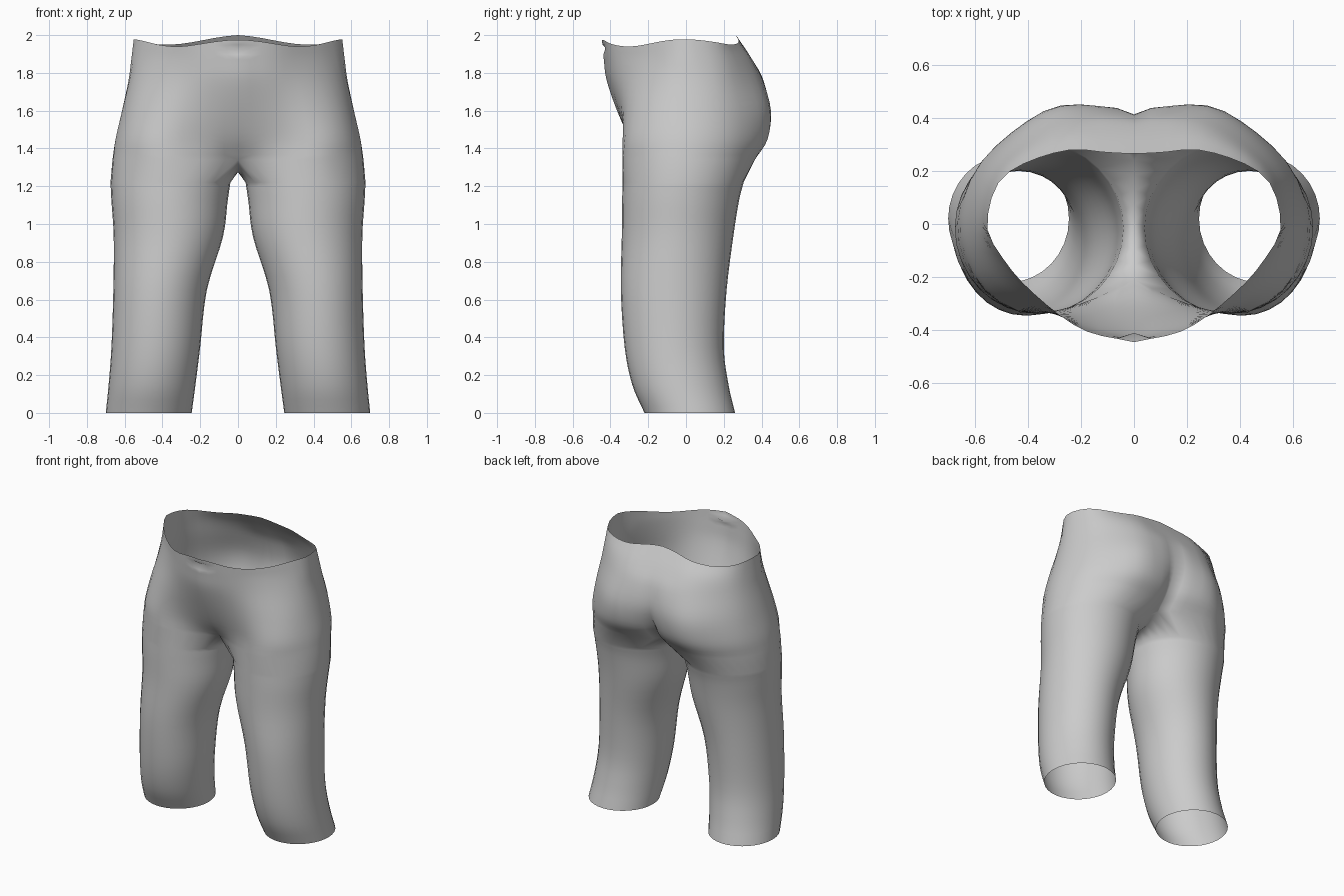
import bpy, bmesh, math
from mathutils import Vector

cube = bpy.data.objects.get("Cube")
if cube:
    bpy.data.objects.remove(cube)

RING = 32      # points around one leg
OPEN = 25      # points of a ring that carry on up into the hips


def spline(points, t):
    """Smooth curve through equally spaced points, t from 0 to 1."""
    last = len(points) - 1
    i = min(int(t * last), last - 1)
    f = t * last - i
    b, c = points[i], points[i + 1]
    a = points[i - 1] if i > 0 else 2 * b - c
    d = points[i + 2] if i + 2 <= last else 2 * c - b
    return b + f * ((c - a) / 2 + f * (a - 2.5 * b + 2 * c - d / 2
                                       + f * (1.5 * (b - c) + (d - a) / 2)))


def resample(points, count):
    """Evenly spaced points along a smooth curve."""
    fine = [spline(points, k / 200) for k in range(201)]
    length = [0]
    for p, q in zip(fine, fine[1:]):
        length.append(length[-1] + (q - p).length)
    result, k = [], 0
    for n in range(count):
        goal = length[-1] * n / (count - 1)
        while k < 199 and length[k + 1] < goal:
            k += 1
        f = (goal - length[k]) / (length[k + 1] - length[k])
        result.append(fine[k].lerp(fine[k + 1], f))
    return result


# leg sections: height, inner x, outer x, front y, back y
leg = [Vector(row) for row in (
    (0, .245, .70, -.22, .26), (.15, .225, .685, -.285, .225),
    (.35, .2, .67, -.325, .2), (.65, .165, .66, -.345, .215),
    (.93, .08, .658, -.34, .25), (1.12, .055, .67, -.338, .28),
    (1.22, .04, .675, -.336, .305))]

# hip sections from front centre round the side to back centre
hips = [
    (1.34, [(0, -.21), (.2, -.3), (.42, -.335), (.6, -.21), (.665, 0),
            (.58, .22), (.36, .36), (.1, .33), (0, .24)]),
    (1.45, [(0, -.295), (.2, -.315), (.42, -.33), (.58, -.22), (.65, 0),
            (.57, .24), (.33, .42), (.09, .41), (0, .34)]),
    (1.6, [(0, -.365), (.2, -.35), (.4, -.315), (.55, -.2), (.615, 0),
           (.55, .23), (.32, .43), (.09, .44), (0, .41)]),
    (1.76, [(0, -.42), (.2, -.38), (.39, -.285), (.52, -.16), (.58, 0),
            (.52, .21), (.3, .38), (.09, .41), (0, .395)]),
    (1.87, [(0, -.435), (.2, -.39), (.39, -.26), (.51, -.13), (.565, 0),
            (.5, .2), (.28, .335), (.09, .35), (0, .35)]),
    (1.97, [(0, -.445), (.2, -.395), (.39, -.25), (.5, -.12), (.553, 0),
            (.49, .18), (.27, .275), (.09, .268), (0, .265)])]

bm = bmesh.new()


def join(lower, upper, closed):
    n = len(lower)
    for j in range(n if closed else n - 1):
        k = (j + 1) % n
        bm.faces.new((lower[j], lower[k], upper[k], upper[j]))


# leg tube
previous = None
for step in range(25):
    z, inner, outer, front, back = spline(leg, step / 24)
    ring = []
    for j in range(RING):
        a = math.radians(225) + math.tau * j / RING
        ring.append(bm.verts.new(((inner + outer) / 2 + (outer - inner) / 2 * math.cos(a),
                                  (front + back) / 2 + (back - front) / 2 * math.sin(a), z)))
    if previous:
        join(previous, ring, True)
    previous = ring

# hip rows, with an uneven waist edge
rows = []
for z, outline in hips:
    points = resample([Vector((x, y, z)) for x, y in outline], OPEN)
    if z == hips[-1][0]:
        for j, p in enumerate(points):
            t = j / (OPEN - 1)
            p.z = 1.957 + .018 * math.cos(4 * math.pi * t) + .025 * t ** 3
    rows.append(points)

# crotch saddle closes the first hip row on the centre line
start, end = rows[0][0], rows[0][-1]
saddle = []
for j in range(OPEN, RING):
    s = (j - OPEN + 1) / (RING - OPEN + 1)
    p = end.lerp(start, s)
    p.z = 1.275 + .065 * (2 * s - 1) ** 2
    saddle.append(bm.verts.new(p))

steps = 20
lower = None
for step in range(steps + 1):
    ring = []
    for j in range(OPEN):
        p = spline([row[j] for row in rows], step / steps)
        if j in (0, OPEN - 1):
            p.x = 0
        if j == 0 and step == steps - 2:
            p.y += .03          # navel dimple
        ring.append(bm.verts.new(p))
    if lower:
        join(lower, ring, False)
    else:
        join(previous, ring + saddle, True)
    lower = ring

bmesh.ops.recalc_face_normals(bm, faces=bm.faces)
# make the open shell face outwards
bm.faces.ensure_lookup_table()
first = bm.faces[0]
middle = sum((v.co for v in previous), Vector()) / RING
if first.normal.dot(first.calc_center_median() - middle) < 0:
    bmesh.ops.reverse_faces(bm, faces=bm.faces)

mesh = bpy.data.meshes.new("trousers")
bm.to_mesh(mesh)
bm.free()
trousers = bpy.data.objects.new("trousers", mesh)
bpy.context.collection.objects.link(trousers)
mirror = trousers.modifiers.new("other_half", 'MIRROR')
mirror.use_clip = True
mirror.merge_threshold = .002

# plain cloth colour
cloth = bpy.data.materials.new("light_grey_cloth")
cloth.use_nodes = True
grey = (.6, .6, .6, 1)
cloth.diffuse_color = grey
cloth.node_tree.nodes["Principled BSDF"].inputs["Base Color"].default_value = grey
mesh.materials.append(cloth)

bpy.context.view_layer.objects.active = trousers
trousers.select_set(True)
bpy.ops.object.shade_smooth()
